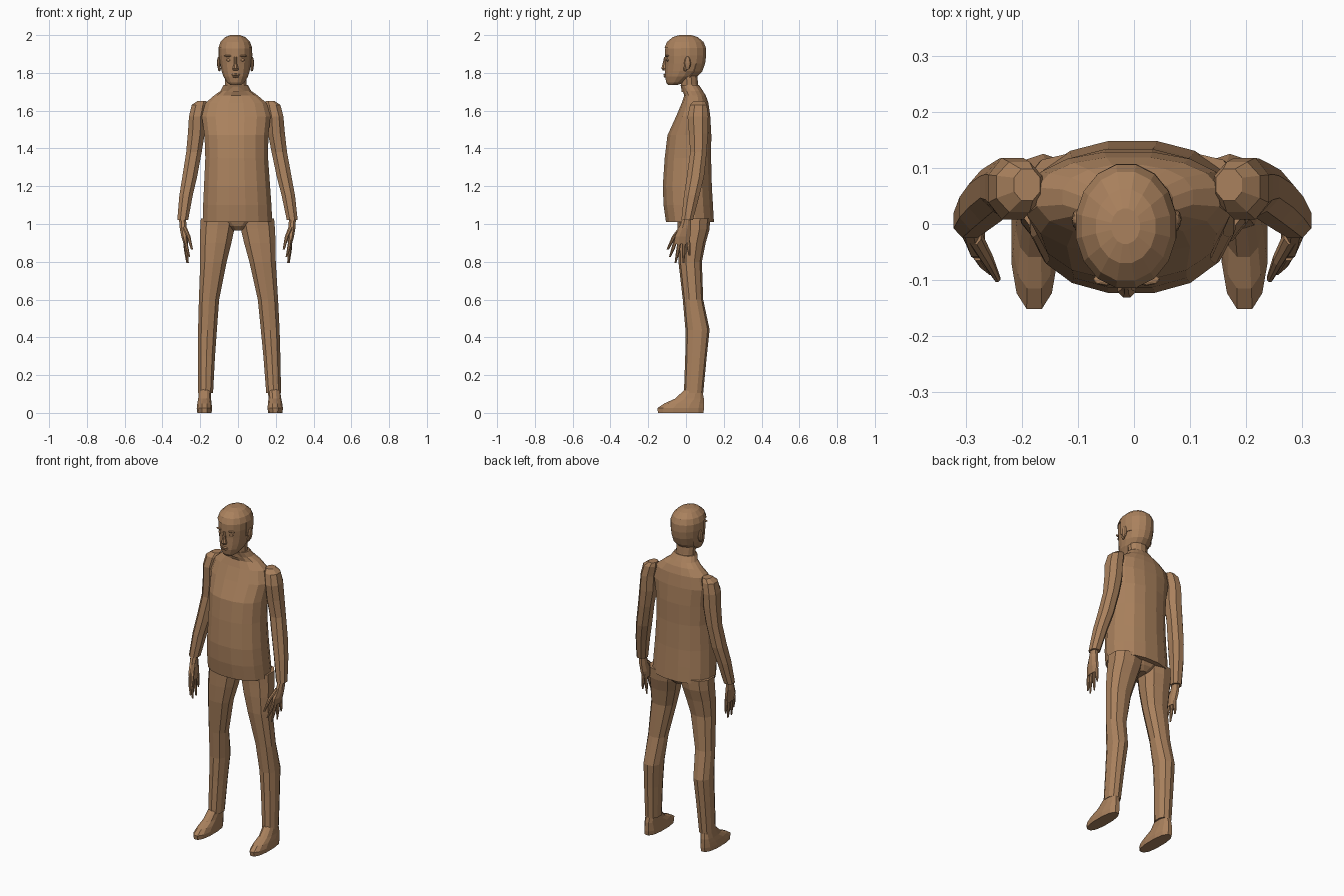
import bpy, bmesh
from math import cos, sin, pi
from mathutils import Matrix, Vector

mat = bpy.data.materials.new("brown")
mat.diffuse_color = (0.40, 0.22, 0.11, 1)


def sp(v, p):
    return (1 if v >= 0 else -1) * abs(v) ** (2 / p)


def loft(bm, rings, n=10, p=2.0, turn=0.5):
    """Skin horizontal rings given as (z, centre x, centre y, radius x, radius y)."""
    loops = []
    for z, cx, cy, rx, ry in rings:
        a = [2 * pi * (i + turn) / n for i in range(n)]
        loops.append([bm.verts.new((cx + rx * sp(cos(t), p), cy + ry * sp(sin(t), p), z)) for t in a])
    for A, B in zip(loops, loops[1:]):
        for i in range(n):
            j = (i + 1) % n
            bm.faces.new((A[i], A[j], B[j], B[i]))
    bm.faces.new(loops[0])
    bm.faces.new(loops[-1])


def blob(bm, loc, size, u=8, v=6):
    m = Matrix.Translation(loc) @ Matrix.Diagonal((*size, 1))
    bmesh.ops.create_uvsphere(bm, u_segments=u, v_segments=v, radius=1, matrix=m)


def finish(bm, name, side=1):
    # mirror if needed, then apply the slight sideways lean of the body
    for v in bm.verts:
        v.co.x = v.co.x * side + 0.01 - 0.0125 * v.co.z
    bmesh.ops.recalc_face_normals(bm, faces=bm.faces)
    me = bpy.data.meshes.new(name)
    bm.to_mesh(me)
    bm.free()
    me.materials.append(mat)
    ob = bpy.data.objects.new(name, me)
    bpy.context.collection.objects.link(ob)
    return ob


def part(name, *lofts, side=1, **kw):
    bm = bmesh.new()
    for r in lofts:
        loft(bm, r, **kw)
    return finish(bm, name, side)


# shirt with collar
part("shirt", [
    (1.01, 0, .021, .187, .129), (1.10, 0, .012, .184, .133), (1.20, 0, .007, .178, .132),
    (1.35, 0, .010, .169, .125), (1.47, 0, .018, .172, .118), (1.57, 0, .038, .185, .092),
    (1.64, 0, .048, .165, .072), (1.68, 0, .048, .118, .058), (1.705, 0, .036, .082, .054),
    (1.735, 0, .020, .066, .050)], n=16, p=2.25)
part("neck", [(1.70, 0, .025, .060, .050), (1.74, 0, .018, .058, .047), (1.82, 0, .012, .058, .048)], n=12)
part("trouser_seat", [(.965, 0, .04, .03, .05), (.99, 0, .04, .09, .075), (1.03, 0, .04, .18, .09)], n=12)

for side, tag in ((-1, "left"), (1, "right")):
    # sleeve from shoulder to cuff
    part("sleeve_" + tag, [
        (1.652, .180, .070, .025, .030), (1.63, .194, .066, .044, .048), (1.57, .207, .063, .046, .059),
        (1.48, .212, .066, .048, .054), (1.38, .226, .066, .044, .047), (1.25, .250, .050, .042, .049),
        (1.15, .271, .030, .038, .044), (1.02, .290, .006, .031, .033)], side=side, n=8, p=2.2)
    # trouser leg
    part("trouser_leg_" + tag, [
        (1.03, .100, .042, .098, .087), (.97, .108, .040, .094, .084), (.90, .117, .030, .087, .074),
        (.80, .130, .022, .073, .062), (.60, .156, .037, .056, .054), (.44, .166, .061, .052, .064),
        (.30, .173, .053, .047, .057), (.105, .180, .040, .041, .051)], side=side, n=10, p=2.3)
    # shoe
    part("shoe_" + tag, [
        (0, .1875, -.028, .039, .124), (.025, .1875, -.028, .042, .127), (.050, .187, -.010, .039, .108),
        (.075, .186, .018, .035, .079), (.125, .182, .040, .033, .046)], side=side, n=12, p=2.4)
    # hand: palm, thumb and four fingers
    palm = [(1.03, .291, .004, .020, .024), (.98, .288, -.005, .020, .034),
            (.935, .281, -.018, .019, .044), (.895, .276, -.023, .012, .042)]
    thumb = [(.985, .283, -.020, .014, .018), (.935, .260, -.062, .011, .013), (.865, .243, -.097, .006, .007)]
    fingers = []
    for y0, tx, ty, tz in ((-.054, .256, -.086, .825), (-.033, .264, -.056, .793),
                           (-.010, .270, -.014, .793), (.011, .276, .018, .832)):
        mz = (.905 + tz) / 2
        fingers.append([(.915, .277, y0, .010, .012), (mz, (.28 + tx) / 2, (y0 + ty) / 2, .009, .010),
                        (tz, tx, ty, .004, .005)])
    part("hand_" + tag, palm, thumb, *fingers, side=side, n=8)
    # ear
    bm = bmesh.new()
    blob(bm, (.088, .008, 1.852), (.010, .018, .036))
    blob(bm, (.086, -.004, 1.822), (.008, .010, .014))
    finish(bm, "ear_" + tag, side)

# head
skull = [(1.735, 0, -.072, .028, .022), (1.75, 0, -.052, .047, .054), (1.78, 0, -.030, .066, .082),
         (1.81, 0, -.014, .076, .098), (1.85, 0, -.006, .083, .105), (1.89, 0, -.004, .087, .109),
         (1.93, 0, -.004, .087, .108), (1.96, 0, -.004, .076, .095), (1.985, 0, -.004, .050, .063),
         (1.995, 0, -.004, .022, .028)]
part("head", skull, n=16)

# facial features
bm = bmesh.new()
loft(bm, [(1.812, 0, -.112, .014, .010), (1.822, 0, -.114, .018, .018), (1.845, 0, -.112, .010, .014),
          (1.885, 0, -.108, .008, .008)], n=8)
blob(bm, (0, -.110, 1.790), (.022, .010, .006))
blob(bm, (0, -.108, 1.780), (.018, .010, .006))
blob(bm, (0, -.088, 1.750), (.024, .016, .013))
for s in (-1, 1):
    blob(bm, (s * .035, -.096, 1.868), (.015, .009, .008))
    blob(bm, (s * .036, -.099, 1.890), (.024, .011, .006))
finish(bm, "facial_features")

# hair: inflated skull trimmed along the hairline
bm = bmesh.new()
k = 1.04
loft(bm, [(1.87 + (z - 1.87) * k, x, y, rx + .004, ry + .004) for z, x, y, rx, ry in skull[2:]], n=16)
drop = []
for f in bm.faces:
    c = f.calc_center_median()
    line = 1.92 if c.y < -.045 else 1.86 if c.y < .03 else 1.785
    if c.z < line or len(f.verts) > 4 and c.z < 1.9:
        drop.append(f)
bmesh.ops.delete(bm, geom=drop, context='FACES')
hair = finish(bm, "hair")
m = hair.modifiers.new("thickness", 'SOLIDIFY')
m.thickness = .006
m.offset = -1
